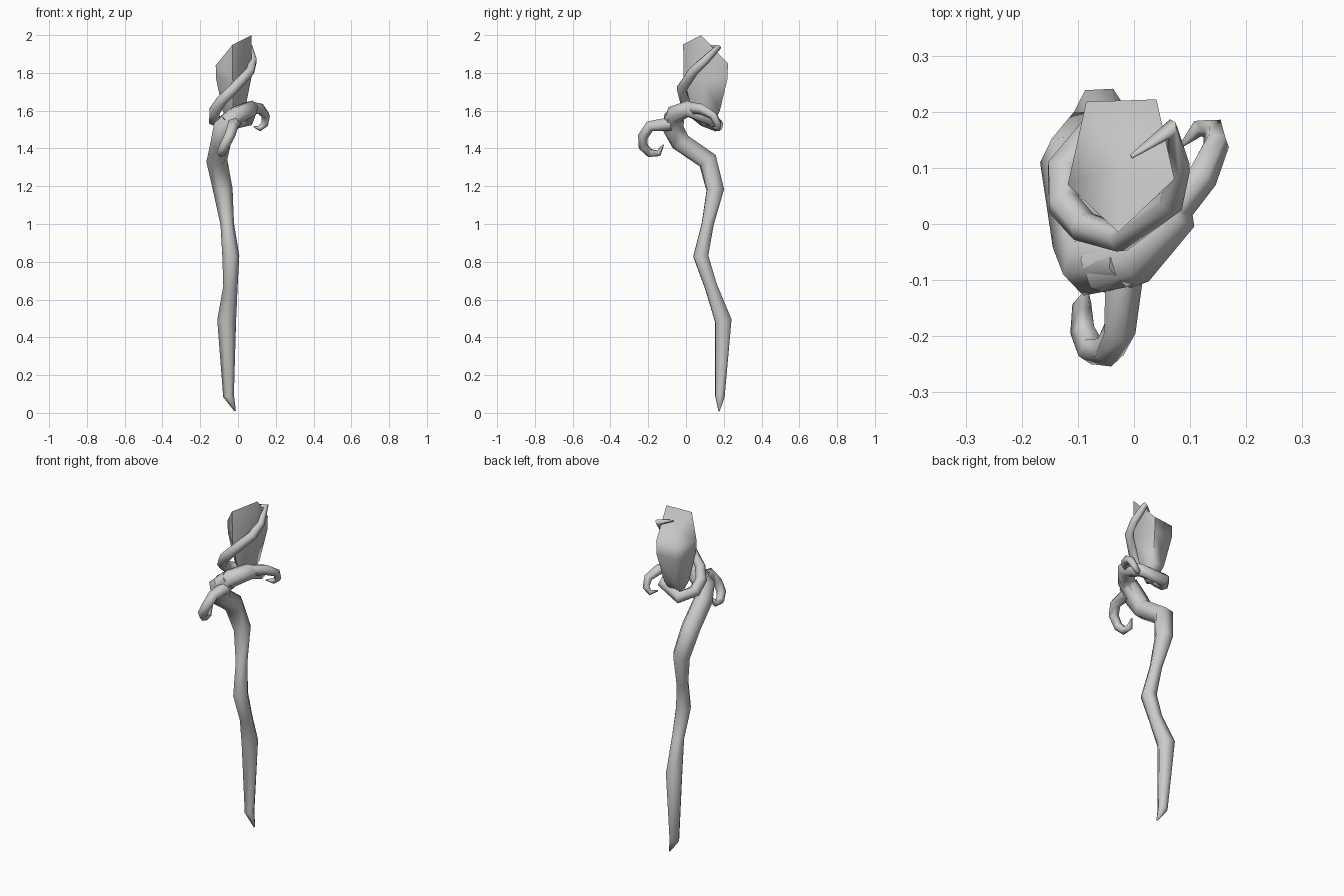
import bpy, bmesh
from math import cos, sin, tau, radians
from mathutils import Vector

if "Cube" in bpy.data.objects:
    bpy.data.objects.remove(bpy.data.objects["Cube"], do_unlink=True)

grey = bpy.data.materials.new("plain grey")
grey.use_nodes = True
grey.diffuse_color = (0.6, 0.6, 0.6, 1)
grey.node_tree.nodes["Principled BSDF"].inputs["Base Color"].default_value = (0.6, 0.6, 0.6, 1)


def finish(name, bm, angle):
    bmesh.ops.recalc_face_normals(bm, faces=bm.faces)
    mesh = bpy.data.meshes.new(name)
    bm.to_mesh(mesh)
    bm.free()
    mesh.materials.append(grey)
    obj = bpy.data.objects.new(name, mesh)
    bpy.context.collection.objects.link(obj)
    bpy.ops.object.select_all(action='DESELECT')
    obj.select_set(True)
    bpy.context.view_layer.objects.active = obj
    bpy.ops.object.shade_smooth_by_angle(angle=radians(angle))


def bridge(bm, a, b):
    for i in range(len(a)):
        j = (i + 1) % len(a)
        bm.faces.new((a[i], a[j], b[j], b[i]))


def branch(name, path, sides=6):
    """Sweep a low-poly tube through (x, y, z, radius) points."""
    bm = bmesh.new()
    pts = [Vector(p[:3]) for p in path]
    rings, side = [], Vector((1, 0, 0))
    for k, p in enumerate(pts):
        before = (p - pts[k - 1]).normalized() if k else Vector()
        after = (pts[k + 1] - p).normalized() if k + 1 < len(pts) else Vector()
        along = (before + after).normalized()
        side = (side - along * side.dot(along)).normalized()
        other = along.cross(side)
        r = path[k][3]
        rings.append([bm.verts.new(p + r * (cos(tau * i / sides) * side + sin(tau * i / sides) * other))
                      for i in range(sides)])
    for a, b in zip(rings, rings[1:]):
        bridge(bm, a, b)
    bm.faces.new(rings[0])
    bm.faces.new(rings[-1])
    finish(name, bm, 80)


# Gnarled shaft that bends forward under the head
branch("shaft", [
    (-0.015, 0.175, 0.01, 0.004), (-0.05, 0.18, 0.09, 0.029), (-0.06, 0.197, 0.49, 0.05),
    (-0.04, 0.132, 0.67, 0.038), (-0.038, 0.078, 0.83, 0.045), (-0.057, 0.115, 1.0, 0.036),
    (-0.08, 0.155, 1.18, 0.052), (-0.112, 0.115, 1.335, 0.056), (-0.09, -0.03, 1.435, 0.056),
    (-0.075, -0.07, 1.51, 0.06), (-0.01, -0.062, 1.575, 0.052)])

# Coil that circles below the crystal and climbs around it
branch("coil", [
    (-0.06, -0.075, 1.53, 0.054), (0.0, -0.06, 1.58, 0.05), (0.065, 0.01, 1.61, 0.046),
    (0.055, 0.125, 1.555, 0.036), (-0.07, 0.165, 1.525, 0.036), (-0.125, 0.095, 1.55, 0.034),
    (-0.125, 0.035, 1.595, 0.031), (-0.09, -0.005, 1.65, 0.029), (-0.025, -0.025, 1.715, 0.027),
    (0.065, 0.04, 1.81, 0.025), (0.08, 0.1, 1.865, 0.022), (0.065, 0.17, 1.935, 0.017),
    (-0.005, 0.12, 1.945, 0.004)])

# Hooked twigs
branch("front_hook", [
    (-0.02, -0.08, 1.53, 0.038), (-0.028, -0.19, 1.518, 0.031), (-0.045, -0.226, 1.465, 0.029),
    (-0.075, -0.225, 1.41, 0.027), (-0.09, -0.19, 1.375, 0.024), (-0.092, -0.145, 1.375, 0.018),
    (-0.085, -0.12, 1.42, 0.004)], 5)
branch("side_hook", [
    (0.065, 0.02, 1.615, 0.034), (0.12, 0.085, 1.608, 0.03), (0.147, 0.145, 1.575, 0.024),
    (0.142, 0.17, 1.53, 0.02), (0.115, 0.17, 1.505, 0.016), (0.085, 0.14, 1.515, 0.004)], 5)

# Five-sided crystal with a slanted top and tapered base
top = [(0.072, 0.08, 2.0), (0.04, 0.222, 1.85), (-0.085, 0.218, 1.84),
       (-0.118, 0.07, 1.84), (-0.028, -0.015, 1.95)]
centre = Vector((-0.022, 0.11, 0))
bm = bmesh.new()
rings = [[bm.verts.new(p) for p in top]]
for z, scale in ((1.77, 0.98), (1.6, 0.62), (1.52, 0.25)):
    rings.append([bm.verts.new((centre.x + (x - centre.x) * scale,
                                centre.y + (y - centre.y) * scale, z)) for x, y, _ in top])
for a, b in zip(rings, rings[1:]):
    bridge(bm, a, b)
hub = bm.verts.new((-0.022, 0.11, 1.89))
for i in range(5):
    bm.faces.new((rings[0][i], rings[0][(i + 1) % 5], hub))
bm.faces.new(rings[-1])
finish("crystal", bm, 75)
